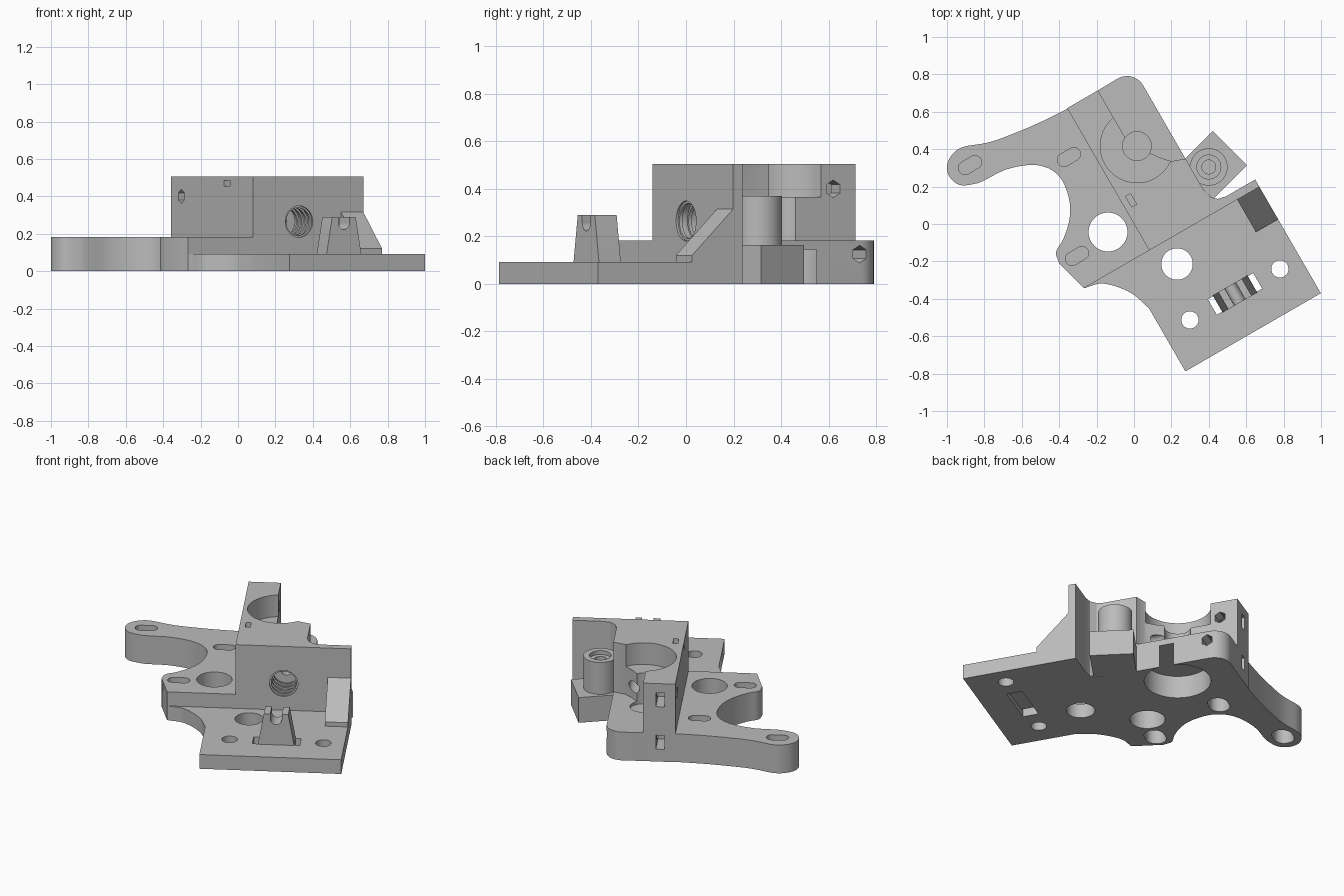
import bpy, bmesh, math
from mathutils import Matrix, Vector

cube = bpy.data.objects.get("Cube")
if cube:
    bpy.data.objects.remove(cube, do_unlink=True)

# Everything is laid out square to the block, then turned about z
TURN = Matrix.Rotation(math.radians(30), 4, 'Z')
BACK = TURN.inverted()

grey = bpy.data.materials.new("plain grey")
grey.use_nodes = True
grey.diffuse_color = (0.5, 0.5, 0.5, 1)
grey.node_tree.nodes["Principled BSDF"].inputs["Base Color"].default_value = grey.diffuse_color


def make(name, bm):
    bmesh.ops.recalc_face_normals(bm, faces=bm.faces)
    mesh = bpy.data.meshes.new(name)
    bm.to_mesh(mesh)
    bm.free()
    mesh.materials.append(grey)
    ob = bpy.data.objects.new(name, mesh)
    bpy.context.collection.objects.link(ob)
    return ob


def prism(name, pts, z0, z1):
    bm = bmesh.new()
    face = bm.faces.new([bm.verts.new((p[0], p[1], z0)) for p in pts])
    new = bmesh.ops.extrude_face_region(bm, geom=[face])["geom"]
    bmesh.ops.translate(bm, vec=(0, 0, z1 - z0), verts=[g for g in new if isinstance(g, bmesh.types.BMVert)])
    return make(name, bm)


def box(name, u0, u1, v0, v1, z0, z1):
    return prism(name, [(u0, v0), (u1, v0), (u1, v1), (u0, v1)], z0, z1)


def circle(c, r, n=48):
    return [(c[0] + r * math.cos(math.tau * i / n), c[1] + r * math.sin(math.tau * i / n)) for i in range(n)]


def disc(name, c, r, z0, z1, n=48):
    return prism(name, circle(c, r, n), z0, z1)


def slot(c, half, r):
    pts = circle((0, 0), r, 24)
    return [(c[0] + x + math.copysign(half, x), c[1] + y) for x, y in pts]


def lying(ob, axis, at):
    """Lay an upright prism along u or v and move it to a point."""
    turn = Matrix.Rotation(math.pi / 2, 4, 'Y') if axis == 'u' else Matrix.Rotation(-math.pi / 2, 4, 'X')
    ob.data.transform(Matrix.Translation(at) @ turn)
    return ob


def local(x, y):
    return tuple((BACK @ Vector((x, y, 0)))[:2])


def spline(pts, steps=4):
    """Smooth open curve through the points."""
    p = [Vector(q) for q in pts]
    p = [2 * p[0] - p[1]] + p + [2 * p[-1] - p[-2]]
    out = []
    for a, b, c, d in zip(p, p[1:], p[2:], p[3:]):
        for i in range(steps):
            t = i / steps
            out.append(tuple(0.5 * (2 * b + (c - a) * t + (2 * a - 5 * b + 4 * c - d) * t * t
                                    + (3 * b - a - 3 * c + d) * t ** 3)))
    return out + [tuple(p[-2])]


def boolean(ob, others, op):
    for other in others:
        mod = ob.modifiers.new(op, 'BOOLEAN')
        mod.operation, mod.solver, mod.object = op, 'EXACT', other
        other.hide_render = True
        bpy.context.view_layer.update()
        deps = bpy.context.evaluated_depsgraph_get()
        mesh = bpy.data.meshes.new_from_object(ob.evaluated_get(deps))
        ob.modifiers.clear()
        ob.data = mesh
        bpy.data.objects.remove(other, do_unlink=True)


# Thick base with the swept arm
FRONT, EDGE = -0.163, 0.413
toe = spline([(-.40, -.21), (-.417, -.15), (-.38, -.085), (-.348, .01), (-.342, .10), (-.364, .19),
              (-.406, .262), (-.476, .305), (-.567, .315), (-.69, .289), (-.797, .235), (-.85, .215),
              (-.93, .208), (-.985, .25), (-1, .31), (-.973, .37), (-.914, .412), (-.77, .438),
              (-.61, .497), (-.476, .556), (-.358, .615)])
corner = [(EDGE - .1 + .1 * math.cos(a), .617 + .1 * math.sin(a))
          for a in (math.pi / 2 * (1 - i / 10) for i in range(11))]
body = prism("bracket_body", [(-.404, FRONT)] + [local(*p) for p in toe] + corner + [(EDGE, FRONT)], 0, .183)

# Thin front plate with its concave left edge
sweep = spline([(-.404, FRONT), (-.30, -.195), (-.202, -.305), (-.156, -.43)], 8)
front_plate = prism("front_plate", sweep + [(-.156, -.82), (.68, -.82), (.68, -.13), (-.404, -.13)], 0, .092)

# Tall block with the thin wall running to the right
block = prism("tall_block", [(0, FRONT), (.68, FRONT), (.68, -.118), (.50, -.118), (.455, -.108), (.425, -.08),
                             (EDGE, -.04), (EDGE, .165), (.342, .19), (.30, .235), (.264, .286),
                             (.19, .36), (.19, .715), (0, .715)], 0, .505)

# Sloping gusset at the wall end
gusset = prism("gusset", [(0, .02), (0, .12), (.20, .315), (.24, .315), (.24, .02)], 0, .137)
gusset.data.transform(Matrix.Translation((.543, -.363, 0)) @ Matrix(
    ((0, 0, 1, 0), (1, 0, 0, 0), (0, 1, 0, 0), (0, 0, 0, 1))))

# Round boss on a square foot
BOSS = local(.40, .305)
foot = prism("boss_foot", [local(.422 + dx, .315 + dy) for dx, dy in
                           ((.182, 0), (0, .182), (-.182, 0), (0, -.182))], 0, .163)
boss = disc("boss", BOSS, .1, .1, .37)
boolean(body, [front_plate, block, gusset, foot, boss], 'UNION')

# Bores and pockets around the shaft
SHAFT = (.222, .353)
cuts = [disc("upper_bore", SHAFT, .196, .365, .6, 64), disc("shaft_bore", SHAFT, .077, .165, .4),
        disc("lower_pocket", SHAFT, .196, -.1, .145, 64),
        disc("boss_recess", BOSS, .064, .345, .4), disc("boss_hole", BOSS, .037, .1, .4)]

# Round through holes
for x, y, r in ((-.139, -.043, .104), (.23, -.214, .084), (.299, -.513, .046), (.78, -.24, .046)):
    cuts.append(disc("hole", local(x, y), r, -.1, .25))

# Slotted mounting holes with counterbores below
for x, y in ((-.877, .315), (-.348, .358), (-.305, -.171)):
    c = local(x, y)
    cuts.append(prism("slot", slot(c, .03, .036), .115, .3))
    cuts.append(prism("counterbore", slot(c, .02, .06), -.1, .11))

# Nut traps and hexagonal bolt holes at the back
for z in (.40, .125):
    cuts.append(box("nut_trap", .065, .115, .57, .8, z - .045, z + .045))
    start = -.1 if z > .2 else .04
    cuts.append(lying(disc("bolt_hole", (0, 0), .037, 0, .6, 6), 'u', (start, .606, z)))

# Small square vents near the front of the block
cuts.append(box("top_vent", .035, .065, .085, .15, .45, .6))
cuts.append(box("side_vent", -.1, .05, .085, .15, .455, .485))

# Threaded hole in the front wall and the narrow duct behind it
MOUTH = (.283, FRONT, .265)
for i in range(5):
    at = (MOUTH[0], FRONT - .02 + .045 * i, MOUTH[2])
    cuts.append(lying(disc("thread", (0, 0), .084, 0, .03), 'v', at))
cuts.append(lying(disc("thread_core", (0, 0), .074, -.05, .19), 'v', MOUTH))
cuts.append(lying(disc("duct", (0, 0), .034, .1, .6, 24), 'v', MOUTH))

# Rectangular opening for the prong post
POST = local(.54, -.374)
cuts.append(box("post_opening", POST[0] - .14, POST[0] + .14, POST[1] - .048, POST[1] + .048, -.1, .2))
boolean(body, cuts, 'DIFFERENCE')

# Tapered prong post with a rounded notch
post = prism("prong_post", [(-.107, .03), (.107, .03), (.107, .092), (.072, .29), (-.072, .29), (-.107, .092)],
             -.053, .053)
post.data.transform(Matrix.Translation((POST[0], POST[1], 0)) @ Matrix.Rotation(math.pi / 2, 4, 'X'))
notch = [lying(disc("notch", (0, 0), .034, -.2, .2, 24), 'v', (POST[0], POST[1], .257)),
         box("notch_gap", POST[0] - .034, POST[0] + .034, POST[1] - .2, POST[1] + .2, .257, .4)]
boolean(post, notch, 'DIFFERENCE')

# Turn into place and shade
for ob in (body, post):
    ob.data.transform(TURN)
    bpy.ops.object.select_all(action='DESELECT')
    ob.select_set(True)
    bpy.context.view_layer.objects.active = ob
    bpy.ops.object.shade_smooth_by_angle(angle=math.radians(30))
